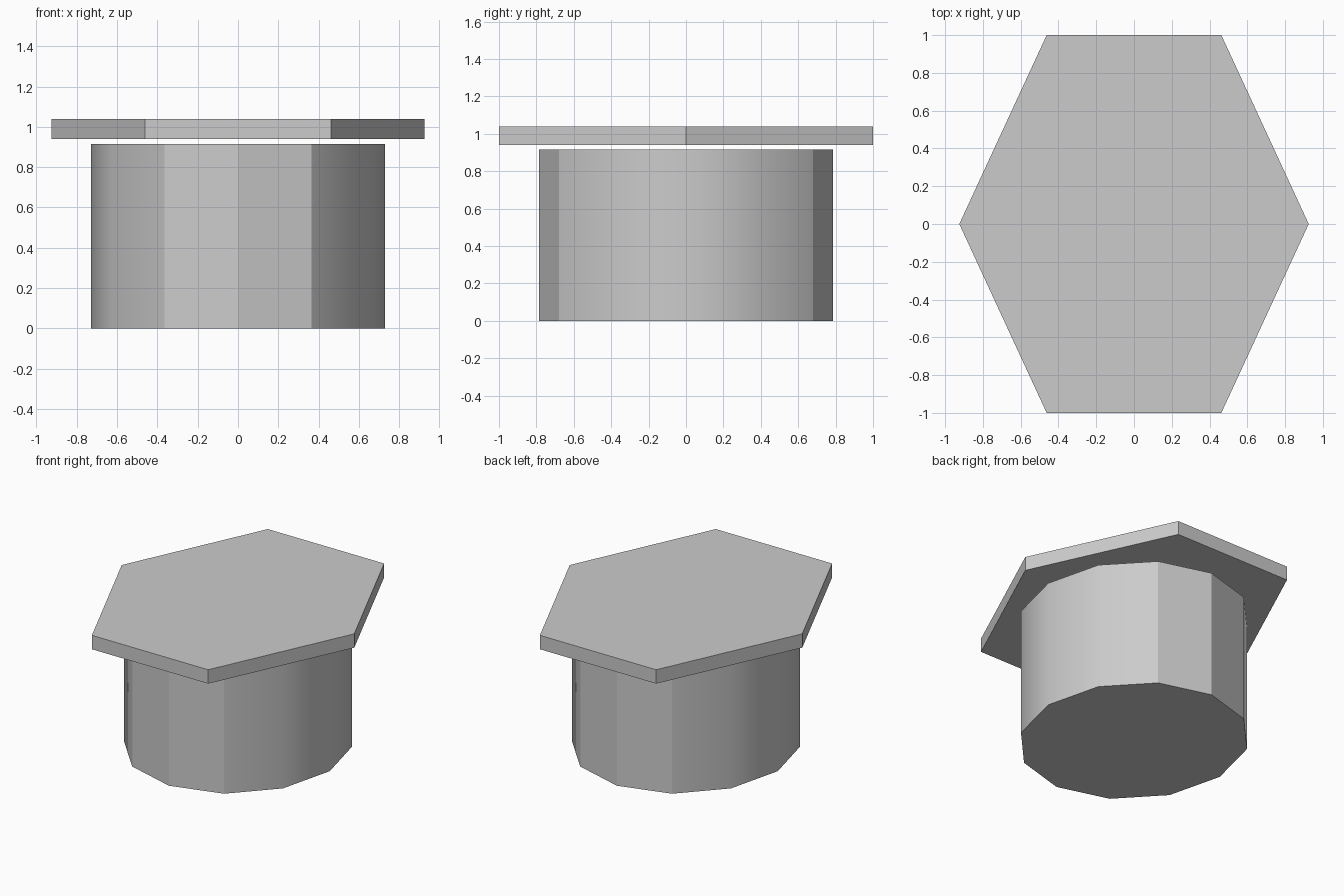
import bpy
import math

default_cube = bpy.data.objects.get("Cube")
if default_cube:
    bpy.data.objects.remove(default_cube, do_unlink=True)

# Single plain grey
grey = bpy.data.materials.new("plain_grey")
grey.use_nodes = True
colour = (0.6, 0.6, 0.6, 1.0)
grey.diffuse_color = colour
grey.node_tree.nodes["Principled BSDF"].inputs["Base Color"].default_value = colour


def prism(name, sides, rx, ry, bottom, top, turn=0.0):
    """Closed upright prism stretched to an elliptical outline."""
    bpy.ops.mesh.primitive_cylinder_add(vertices=sides, radius=1, depth=1)
    obj = bpy.context.object
    obj.name = name
    for v in obj.data.vertices:
        x, y, z = v.co
        c, s = math.cos(turn), math.sin(turn)
        v.co = ((x * c - y * s) * rx, (x * s + y * c) * ry,
                bottom + (z + 0.5) * (top - bottom))
    obj.data.materials.append(grey)
    return obj


# Twelve-sided body, softened only across the shallower corners
body = prism("body", 12, 0.73, 0.785, 0.0, 0.915)
bpy.ops.object.shade_smooth_by_angle(angle=math.radians(30))

# Hexagonal lid hovering just above the body, points towards the sides
lid = prism("lid", 6, 0.925, 1 / math.cos(math.pi / 6), 0.94, 1.04, math.pi / 2)
